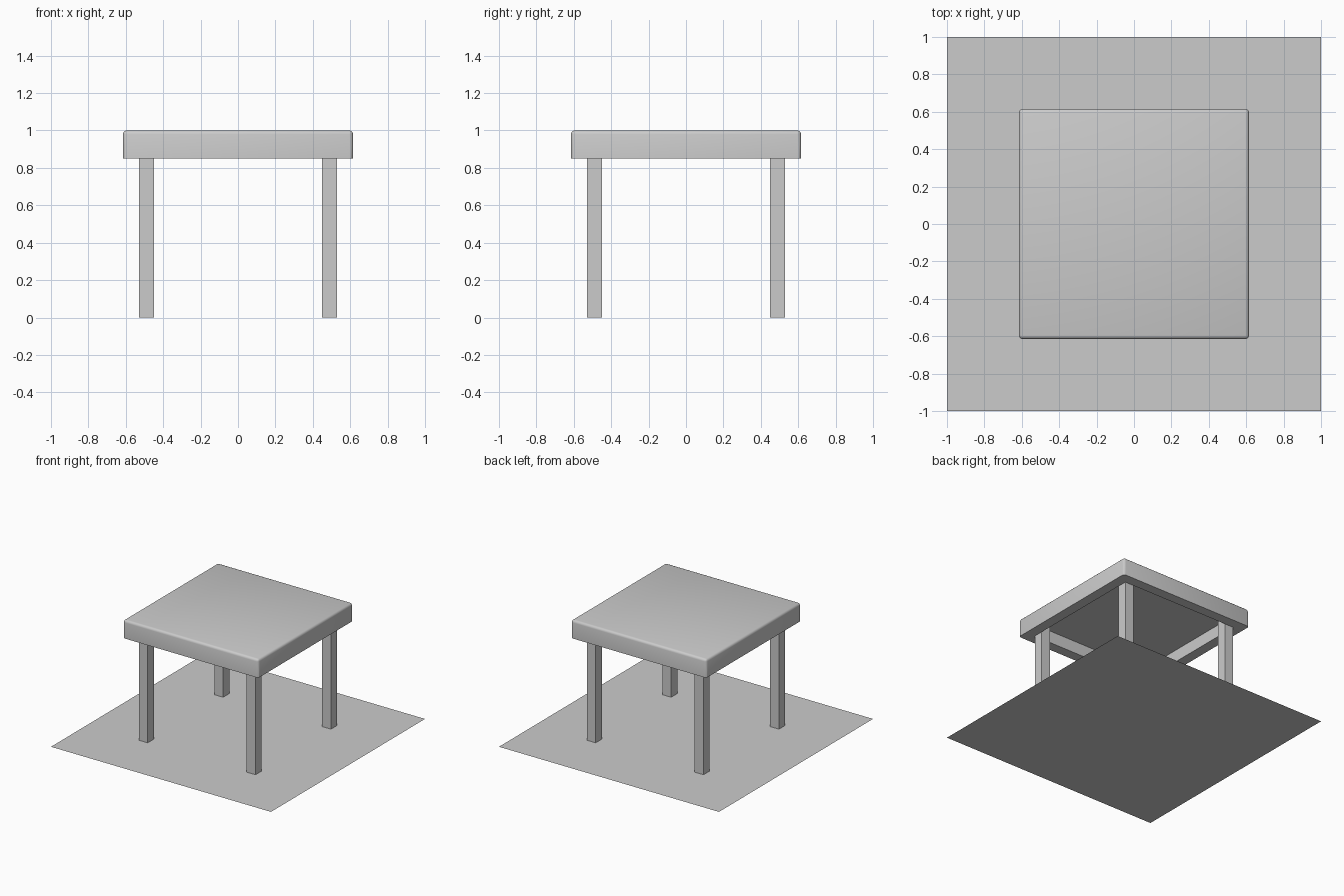
import bpy, bmesh

if "Cube" in bpy.data.objects:
    bpy.data.objects.remove(bpy.data.objects["Cube"])

HALF, INNER = 0.615, 0.53        # outer and inner half-widths of the top
BOTTOM, RECESS, TOP = 0.85, 0.95, 1.0


def make_object(name, bm):
    bmesh.ops.recalc_face_normals(bm, faces=bm.faces)
    mesh = bpy.data.meshes.new(name)
    bm.to_mesh(mesh)
    bm.free()
    obj = bpy.data.objects.new(name, mesh)
    bpy.context.collection.objects.link(obj)
    return obj


def box(bm, lo, hi):
    geom = bmesh.ops.create_cube(bm, size=1)
    for v in geom["verts"]:
        v.co = [lo[i] if v.co[i] < 0 else hi[i] for i in range(3)]


# Table top: rounded upper and corner edges, hollow underneath with a rim
bm = bmesh.new()
box(bm, (-HALF, -HALF, BOTTOM), (HALF, HALF, TOP))
rounded = [e for e in bm.edges if max(v.co.z for v in e.verts) > TOP - 0.01]
bmesh.ops.bevel(bm, geom=rounded, offset=0.02, segments=3, profile=0.5,
                affect='EDGES')
bm.normal_update()
under = min(bm.faces, key=lambda f: f.normal.z)
# The inner outline is a clean square, so the corner legs fit flush
bmesh.ops.inset_region(bm, faces=[under], thickness=HALF - INNER)
walls = bmesh.ops.extrude_face_region(bm, geom=[under])
for v in walls["geom"]:
    if isinstance(v, bmesh.types.BMVert):
        v.co.z = RECESS
if under.is_valid:
    bmesh.ops.delete(bm, geom=[under], context='FACES')
table_top = make_object("table_top", bm)
bpy.context.view_layer.objects.active = table_top
table_top.select_set(True)
bpy.ops.object.shade_smooth_by_angle()

# Legs: one in each corner of the recess
for side, sx in (("left", -1), ("right", 1)):
    for end, sy in (("front", -1), ("back", 1)):
        bm = bmesh.new()
        x, y, r = sx * 0.49, sy * 0.49, 0.04
        box(bm, (x - r, y - r, 0), (x + r, y + r, RECESS))
        make_object(f"{end}_{side}_leg", bm)

# Base sheet the table stands on
bm = bmesh.new()
bmesh.ops.create_grid(bm, x_segments=1, y_segments=1, size=1)
make_object("base_sheet", bm)
